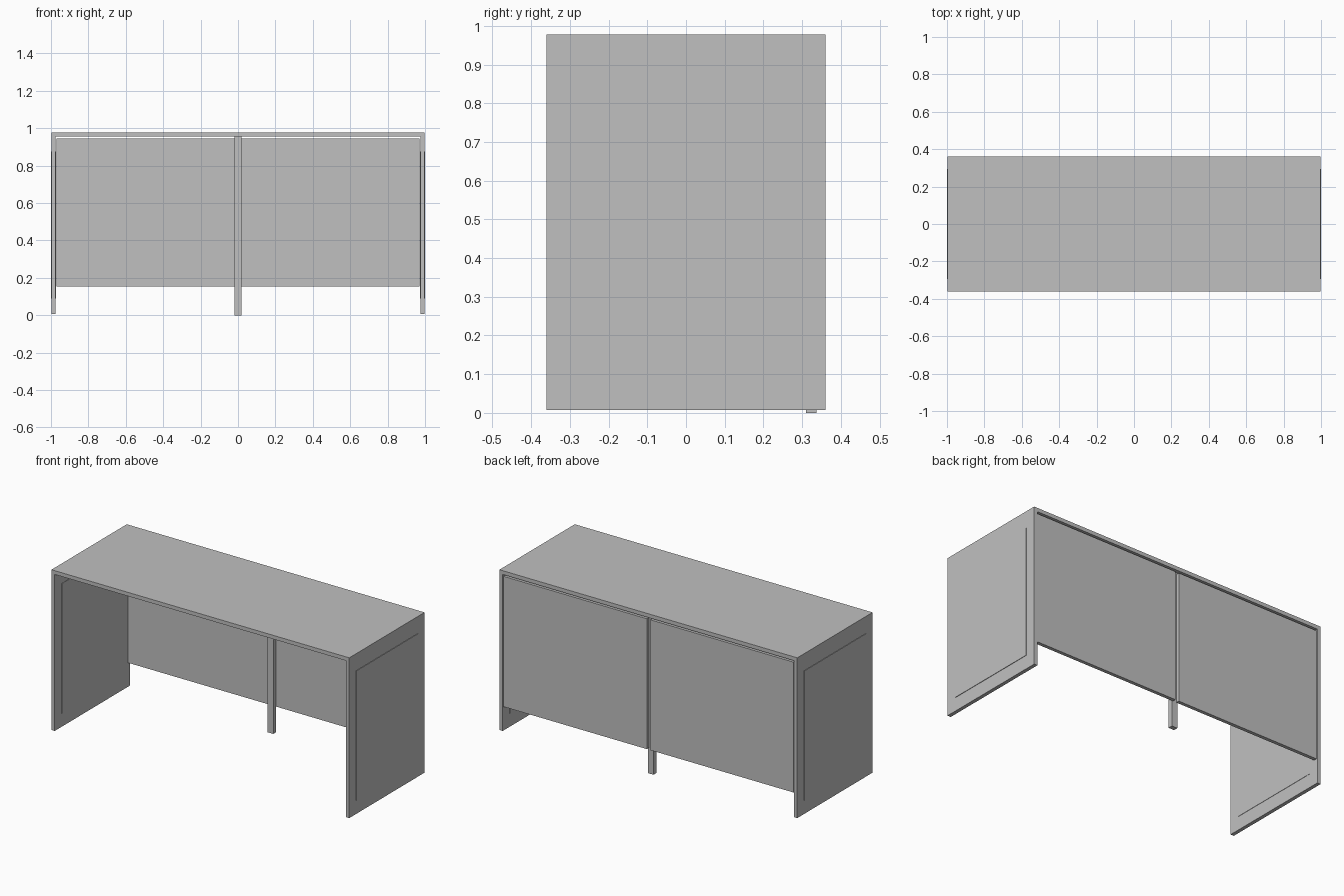
import bpy
import bmesh
from mathutils import Matrix, Vector

cube = bpy.data.objects.get("Cube")
if cube:
    bpy.data.objects.remove(cube, do_unlink=True)

# Single flat grey for the whole desk
grey = bpy.data.materials.new("light grey")
grey.use_nodes = True
colour = (0.53, 0.53, 0.53, 1)
grey.diffuse_color = colour
grey.node_tree.nodes["Principled BSDF"].inputs["Base Color"].default_value = colour


def box(name, low, high):
    """Axis-aligned box spanning two opposite corners."""
    low, high = Vector(low), Vector(high)
    bm = bmesh.new()
    matrix = Matrix.Translation((low + high) / 2) @ Matrix.Diagonal((*(high - low), 1))
    bmesh.ops.create_cube(bm, size=1, matrix=matrix)
    mesh = bpy.data.meshes.new(name)
    bm.to_mesh(mesh)
    bm.free()
    mesh.materials.append(grey)
    obj = bpy.data.objects.new(name, mesh)
    bpy.context.collection.objects.link(obj)
    return obj


def mirrored_box(name, low, high):
    """Box on the left (+x) plus its mirror image on the right."""
    box("left_" + name, low, high)
    box("right_" + name, (-high[0], low[1], low[2]), (-low[0], high[1], high[2]))


DEPTH = 0.36      # half the desk depth
UNDER = 0.955     # underside of the desktop
OUTER = 0.997     # outer face of the side panels
INNER = 0.975     # inner face of the side panels

# Desktop
box("desktop", (-OUTER, -DEPTH, UNDER), (OUTER, DEPTH, 0.978))

# Side panels standing on the floor, with thin raised plates on both faces
mirrored_box("side_panel", (INNER, -DEPTH, 0.008), (OUTER, DEPTH, UNDER))
mirrored_box("side_plate", (INNER - 0.002, -0.295, 0.09), (1.0, 0.295, 0.875))

# Two modesty panels closing the back, split at the centre
mirrored_box("back_panel", (0.012, 0.337, 0.155), (0.971, 0.358, 0.944))

# Central support leg in front of the split
box("centre_leg", (-0.019, 0.31, 0), (0.019, 0.337, UNDER))
